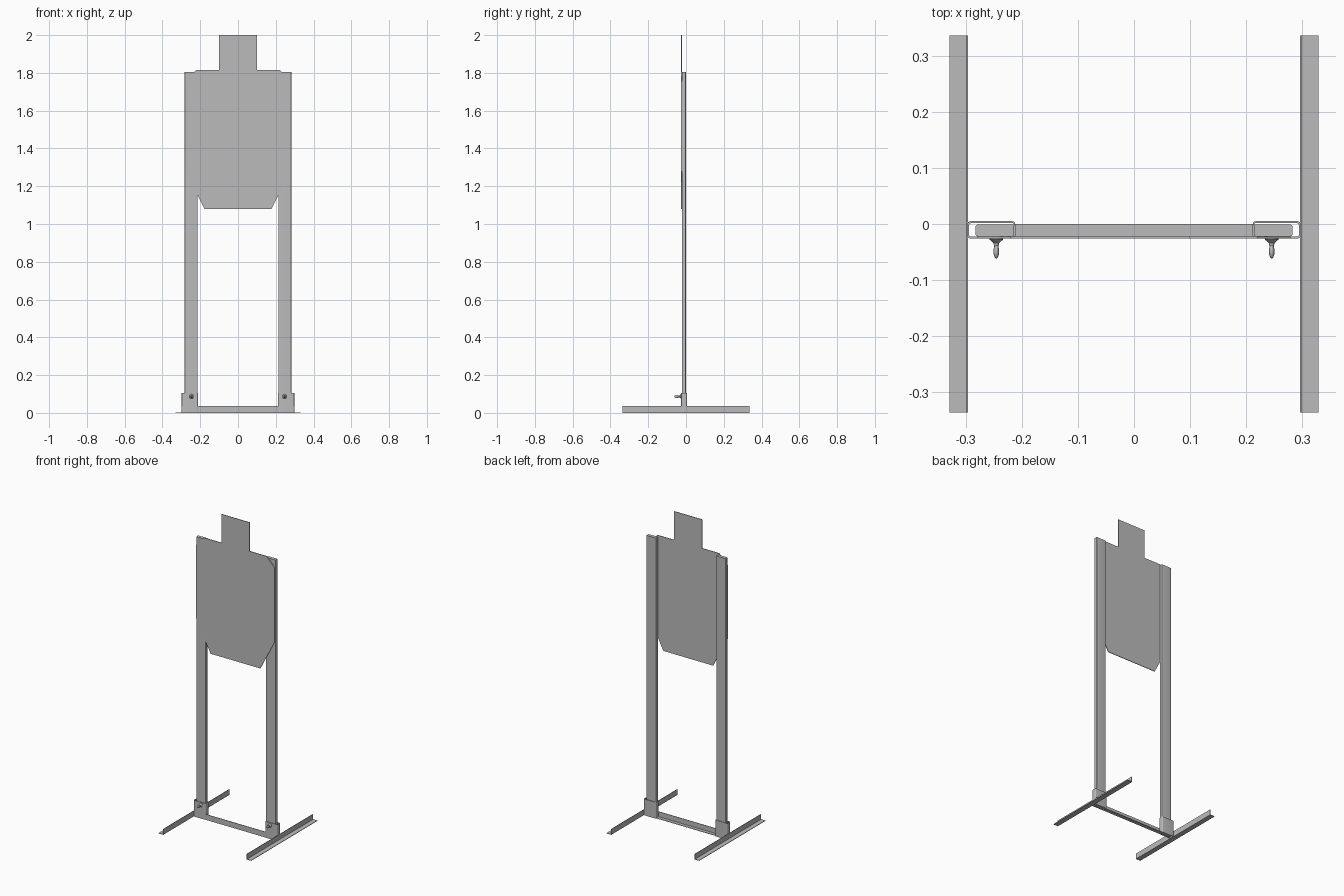
import bpy, bmesh, math
from mathutils import Matrix, Vector

cube = bpy.data.objects.get("Cube")
if cube:
    bpy.data.objects.remove(cube, do_unlink=True)

# One bare steel grey for everything
GREY = (0.5, 0.5, 0.5, 1)
steel = bpy.data.materials.new("steel_grey")
steel.use_nodes = True
steel.diffuse_color = GREY
steel.node_tree.nodes["Principled BSDF"].inputs["Base Color"].default_value = GREY


def finish(name, bm, smooth=False):
    bmesh.ops.recalc_face_normals(bm, faces=bm.faces)
    mesh = bpy.data.meshes.new(name)
    bm.to_mesh(mesh)
    bm.free()
    mesh.materials.append(steel)
    obj = bpy.data.objects.new(name, mesh)
    bpy.context.collection.objects.link(obj)
    if smooth:
        bpy.ops.object.select_all(action='DESELECT')
        obj.select_set(True)
        bpy.context.view_layer.objects.active = obj
        bpy.ops.object.shade_smooth_by_angle(angle=math.radians(35))
    return obj


def extrude(name, points, direction):
    """Sweep a closed 3D outline along a direction."""
    bm = bmesh.new()
    face = bm.faces.new([bm.verts.new(p) for p in points])
    new = bmesh.ops.extrude_face_region(bm, geom=[face])["geom"]
    bmesh.ops.translate(bm, vec=direction, verts=[v for v in new if isinstance(v, bmesh.types.BMVert)])
    return finish(name, bm)


def rounded_rect(x0, x1, y0, y1, r, steps=5):
    pts = []
    corners = [(x1 - r, y1 - r), (x0 + r, y1 - r), (x0 + r, y0 + r), (x1 - r, y0 + r)]
    for i, (cx, cy) in enumerate(corners):
        for k in range(steps + 1):
            a = math.radians(90) * (i + k / steps)
            pts.append((cx + r * math.cos(a), cy + r * math.sin(a)))
    return pts


def tube(name, outer, inner, height):
    """Open sleeve between two matching outlines."""
    bm = bmesh.new()
    rings = [[bm.verts.new((x, y, z)) for x, y in loop]
             for loop, z in ((outer, 0), (outer, height), (inner, height), (inner, 0))]
    n = len(outer)
    for k in range(4):
        a, b = rings[k], rings[(k + 1) % 4]
        for i in range(n):
            j = (i + 1) % n
            bm.faces.new((a[i], a[j], b[j], b[i]))
    return finish(name, bm, True)


def thumb_screw(name, x, z):
    """Turned collar and stem with a flat rounded grip."""
    bm = bmesh.new()
    profile = [(0, -.022), (.012, -.024), (.012, -.028), (.008, -.031), (.005, -.034),
               (.004, -.041), (0, -.043)]
    verts = [bm.verts.new((r, y, 0)) for r, y in profile]
    edges = [bm.edges.new(pair) for pair in zip(verts, verts[1:])]
    bmesh.ops.spin(bm, geom=verts + edges, axis=(0, 1, 0), cent=(0, 0, 0),
                   angle=math.tau, steps=16, use_merge=True)
    bmesh.ops.remove_doubles(bm, verts=bm.verts, dist=0.00005)
    bmesh.ops.create_uvsphere(bm, u_segments=16, v_segments=10, radius=1,
                              matrix=Matrix.Translation((0, -.049, 0)) @ Matrix.Diagonal((.005, .013, .008, 1)))
    bmesh.ops.translate(bm, vec=(x, 0, z), verts=bm.verts)
    return finish(name, bm, True)


# Target plate: head, shoulders with clipped corners, tapered bottom
half = [(.1, 2), (.1, 1.815), (.22, 1.815), (.28, 1.755), (.28, 1.28), (.177, 1.08)]
outline = half + [(-x, z) for x, z in reversed(half)]
extrude("target_plate", [(x, -.026, z) for x, z in outline], Vector((0, .004, 0)))

# Angle iron joining the two sockets
angle = [(-.025, 0), (0, 0), (0, .003), (-.022, .003), (-.022, .036), (-.025, .036)]
extrude("cross_bar", [(-.215, y, z) for y, z in angle], Vector((.43, 0, 0)))

for side, s in (("left", 1), ("right", -1)):
    # Wooden-style upright with eased edges
    post = rounded_rect(.214, .283, -.022, -.001, .004)
    upright = extrude(side + "_upright", [(s * x, y, .002) for x, y in post], Vector((0, 0, 1.803)))
    bpy.context.view_layer.objects.active = upright
    bpy.ops.object.select_all(action='DESELECT')
    upright.select_set(True)
    bpy.ops.object.shade_smooth_by_angle(angle=math.radians(35))

    # Hollow socket around the upright
    outer = rounded_rect(.212, .298, -.026, .005, .006)
    inner = rounded_rect(.2145, .2945, -.0225, .0015, .003)
    tube(side + "_socket", [(s * x, y) for x, y in outer], [(s * x, y) for x, y in inner], .105)

    thumb_screw(side + "_thumb_screw", s * .246, .087)

    # Angle iron foot, upright flange against the socket
    foot = [(.297, 0), (.33, 0), (.33, .003), (.3, .003), (.3, .036), (.297, .036)]
    extrude(side + "_foot", [(s * x, -.337, z) for x, z in foot], Vector((0, .674, 0)))
